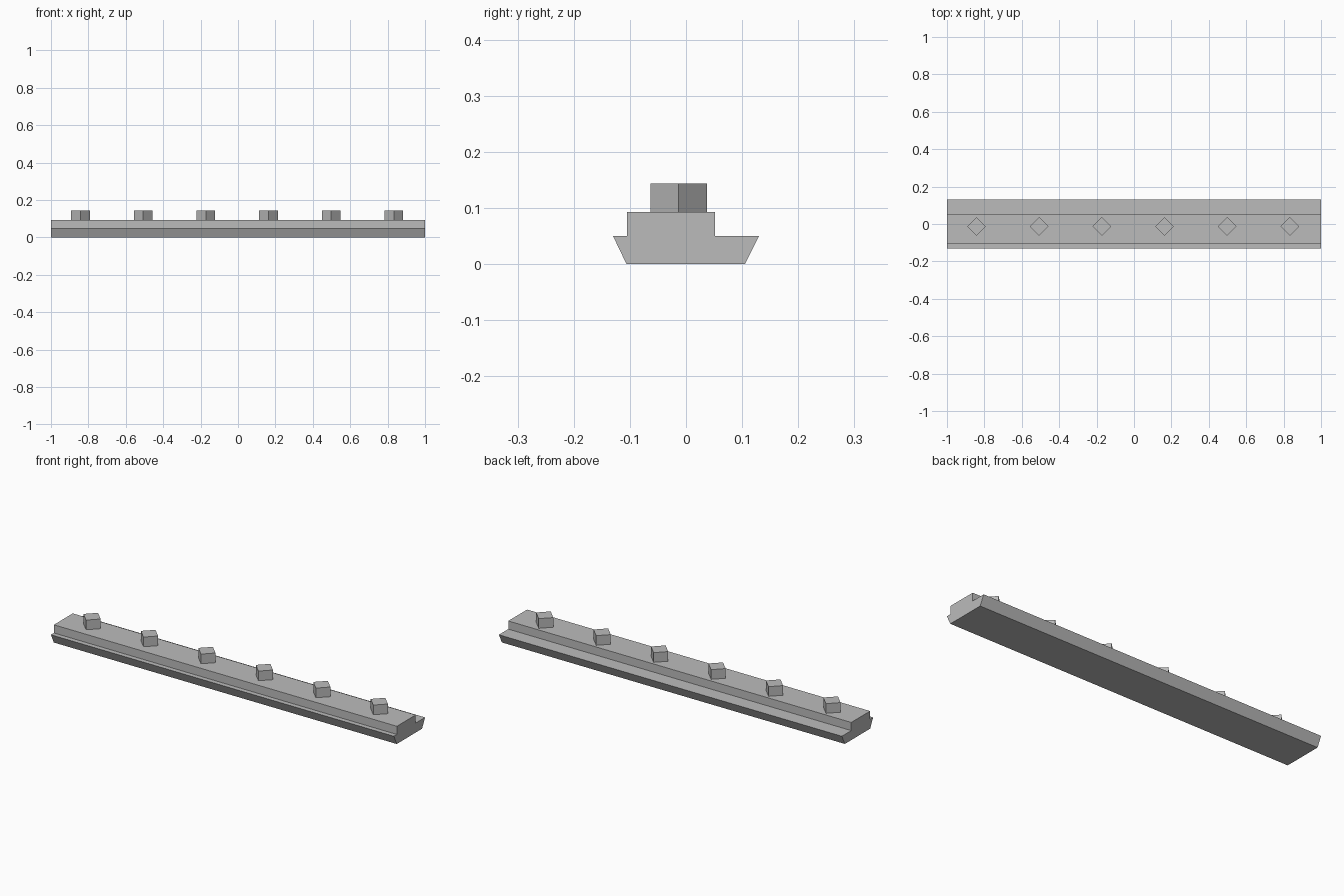
import bpy
import bmesh
from math import cos, sin, pi
from mathutils import Vector

cube = bpy.data.objects.get("Cube")
if cube:
    bpy.data.objects.remove(cube, do_unlink=True)

# Single grey material
GREY = (0.5, 0.5, 0.5, 1)
mat = bpy.data.materials.new("light grey")
mat.use_nodes = True
mat.diffuse_color = GREY
for node in mat.node_tree.nodes:
    if node.type == "BSDF_PRINCIPLED":
        node.inputs["Base Color"].default_value = GREY


def extrude(name, points, direction):
    """Make a flat-shaded prism from an outline swept along a direction."""
    bm = bmesh.new()
    face = bm.faces.new([bm.verts.new(p) for p in points])
    swept = bmesh.ops.extrude_face_region(bm, geom=[face])["geom"]
    verts = [v for v in swept if isinstance(v, bmesh.types.BMVert)]
    bmesh.ops.translate(bm, verts=verts, vec=Vector(direction))
    bmesh.ops.recalc_face_normals(bm, faces=bm.faces)
    mesh = bpy.data.meshes.new(name)
    bm.to_mesh(mesh)
    bm.free()
    mesh.materials.append(mat)
    obj = bpy.data.objects.new(name, mesh)
    bpy.context.collection.objects.link(obj)


# Stepped beam: flared base with an offset raised ledge
profile = [(-0.106, 0), (0.105, 0), (0.13, 0.05), (0.052, 0.05),
           (0.052, 0.093), (-0.105, 0.093), (-0.105, 0.05), (-0.13, 0.05)]
extrude("beam", [(-1, y, z) for y, z in profile], (2, 0, 0))

# Row of diamond-turned studs on the ledge
STUDS, SPACING, RADIUS = 6, 0.335, 0.05
for i in range(STUDS):
    x = -0.842 + i * SPACING
    corners = [(x + RADIUS * cos(k * pi / 2), -0.013 + RADIUS * sin(k * pi / 2), 0.093)
               for k in range(4)]
    extrude(f"stud_{i + 1}", corners, (0, 0, 0.051))
